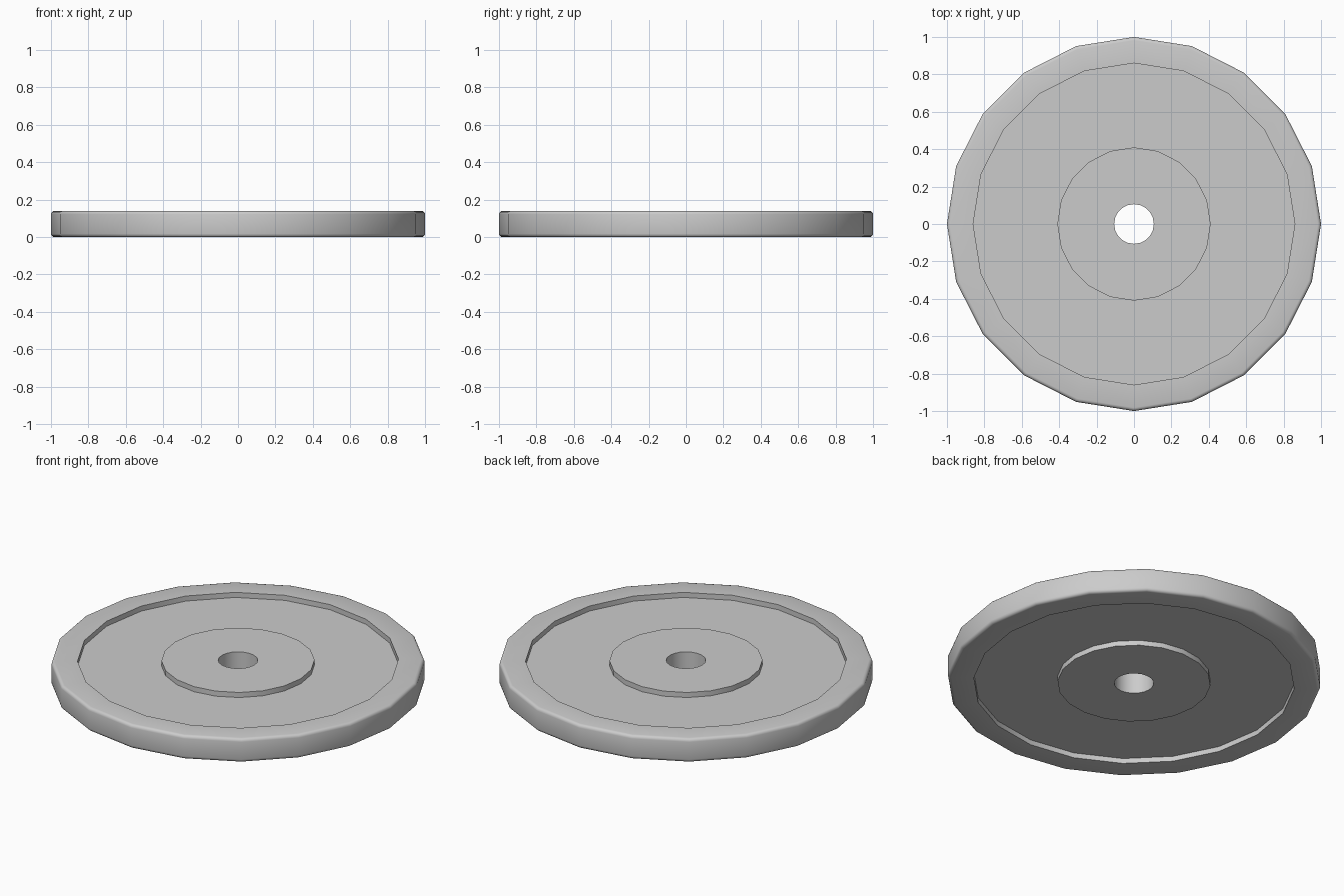
import bpy, bmesh
from math import sin, cos, pi, radians

if "Cube" in bpy.data.objects:
    bpy.data.objects.remove(bpy.data.objects["Cube"])

SIDES = 20
H = 0.14       # total thickness
D = 0.03       # recess depth on each face
R_HOLE, R_HUB, R_RIM, B = 0.106, 0.41, 0.86, 0.018

# upper half of the cross-section (radius, z): bore, hub, recess, rounded rim
upper = [(R_HOLE, H), (R_HUB, H), (R_HUB, H - D), (R_RIM, H - D), (R_RIM, H)]
upper += [(1 - B + B * sin(a), H - B + B * cos(a)) for a in (0, pi / 6, pi / 3, pi / 2)]
# mirror it for the underside
profile = upper + [(r, H - z) for r, z in reversed(upper)]


def lathe(name, profile, sides):
    bm = bmesh.new()
    rings = [[bm.verts.new((r * cos(2 * pi * i / sides), r * sin(2 * pi * i / sides), z))
              for r, z in profile] for i in range(sides)]
    n = len(profile)
    for i in range(sides):
        a, b = rings[i], rings[(i + 1) % sides]
        for j in range(n):
            k = (j + 1) % n
            bm.faces.new((a[j], a[k], b[k], b[j]))
    bmesh.ops.recalc_face_normals(bm, faces=bm.faces[:])
    mesh = bpy.data.meshes.new(name)
    bm.to_mesh(mesh)
    bm.free()
    obj = bpy.data.objects.new(name, mesh)
    bpy.context.collection.objects.link(obj)
    return obj


# weight plate disc
plate = lathe("weight_plate", profile, SIDES)
bpy.context.view_layer.objects.active = plate
plate.select_set(True)
bpy.ops.object.shade_smooth_by_angle(angle=radians(35))
